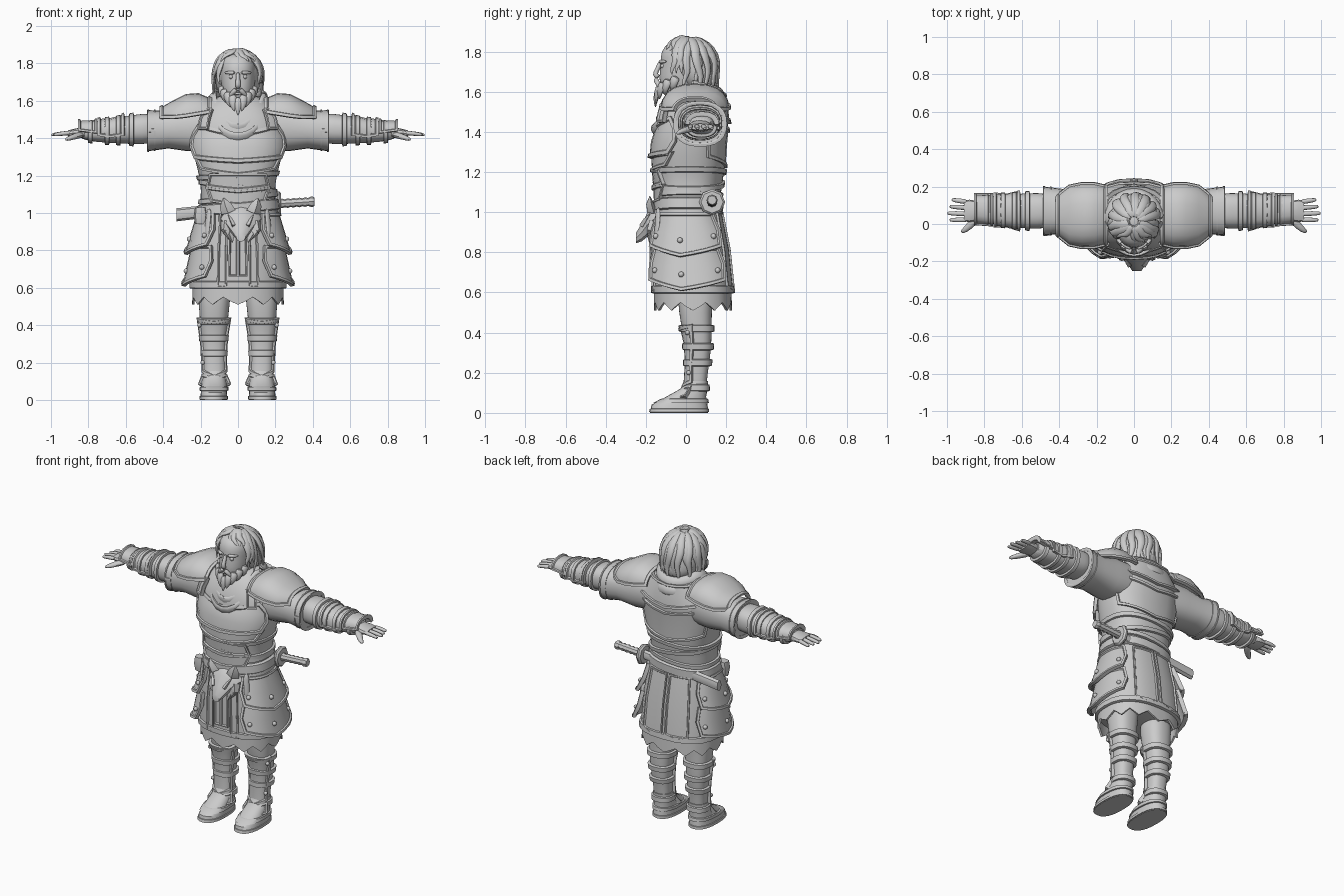
import bpy, bmesh, random
from math import sin, cos, radians, pi, copysign
from mathutils import Vector

random.seed(4)
if bpy.data.objects.get("Cube"):
    bpy.data.objects.remove(bpy.data.objects["Cube"])

shade = (.6, .6, .6, 1)
grey = bpy.data.materials.new("stone_grey")
grey.use_nodes = True
grey.diffuse_color = shade
grey.node_tree.nodes["Principled BSDF"].inputs["Base Color"].default_value = shade
made = []
FRONT, BACK, TOP = -90, 90, 90


def finish(name, bm, mirror=False, thick=0, subdiv=0):
    mesh = bpy.data.meshes.new(name)
    bm.to_mesh(mesh)
    bm.free()
    mesh.materials.append(grey)
    ob = bpy.data.objects.new(name, mesh)
    bpy.context.collection.objects.link(ob)
    if thick:
        shell = ob.modifiers.new("thickness", 'SOLIDIFY')
        shell.thickness, shell.offset = thick, -1
    if subdiv:
        ob.modifiers.new("round", 'SUBSURF').levels = subdiv
    if mirror:
        ob.modifiers.new("mirror", 'MIRROR')
    made.append(ob)
    return ob


def blend(values, t):
    x = min(max(t, 0), 1) * (len(values) - 1)
    i = min(int(x), max(len(values) - 2, 0))
    return values[i] + (values[min(i + 1, len(values) - 1)] - values[i]) * (x - i)


# A form is a surface function of position along an axis and angle around it
def form(axis, start, end, u, v, wide, deep=None, power=2.4):
    deep = deep or wide

    def point(pos, angle, grow=0):
        t = (pos - start) / (end - start)
        c, s = cos(radians(angle)), sin(radians(angle))
        a = blend(u, t) + copysign(abs(c) ** (2 / power), c) * (blend(wide, t) + grow)
        b = blend(v, t) + copysign(abs(s) ** (2 / power), s) * (blend(deep, t) + grow)
        return Vector({'x': (pos, a, b), 'y': (a, pos, b), 'z': (a, b, pos)}[axis])
    knots = max(len(wide), len(deep)) - 1
    point.stations = [start + (end - start) * i / knots for i in range(knots + 1)]
    return point


def skin(bm, rings, closed):
    loops = [[bm.verts.new(p) for p in ring] for ring in rings]
    for a, b in zip(loops, loops[1:]):
        n = len(a)
        for i in range(n if closed else n - 1):
            j = (i + 1) % n
            bm.faces.new((a[i], a[j], b[j], b[i]))
    return loops


def solid(name, rings, **kw):
    bm = bmesh.new()
    loops = skin(bm, rings, True)
    bm.faces.new(loops[0])
    bm.faces.new(loops[-1])
    bmesh.ops.recalc_face_normals(bm, faces=bm.faces)
    return finish(name, bm, **kw)


def body(name, point, sides=24, **kw):
    solid(name, [[point(p, 360 * i / sides) for i in range(sides)] for p in point.stations], **kw)


# Strap around a form, with bevelled edges
def band(name, point, pos, half, grow, tilt=0, **kw):
    rings = []
    for side, lift in ((-1, 0), (-.8, .01), (.8, .01), (1, 0)):
        ring = [point(pos + side * half, 15 * i, grow + lift) for i in range(24)]
        rings.append([p + Vector((0, 0, tilt * p.x)) for p in ring])
    solid(name, rings, **kw)


# Curved armour plate over a form, with a raised rim and a pointed lower edge
def plate(name, point, start, end, grow, middle, halves, dip=(0,), cols=8, rim=.014, thick=.02, **kw):
    bm = bmesh.new()
    rings, core = [], Vector()
    rows = max(len(halves), 2)
    for r in range(rows):
        t = r / (rows - 1)
        pos = start + (end - start) * t
        core += (point(pos, 0) + point(pos, 180)) / 2 / rows
        ring = []
        for i in range(cols + 1):
            s = 2 * i / cols - 1
            ring.append(point(pos - blend(dip, t) * (1 - abs(s)), middle + s * blend(halves, t), blend(grow, t)))
        rings.append(ring)
    skin(bm, rings, False)
    bm.normal_update()
    if sum(f.normal.dot(f.calc_center_median() - core) for f in bm.faces) < 0:
        bmesh.ops.reverse_faces(bm, faces=bm.faces)
    field = bm.faces[:]
    for width, depth in ((rim, 0), (.004, -.009)) if rim else ():
        bmesh.ops.inset_region(bm, faces=field, thickness=width, depth=depth, use_boundary=True, use_even_offset=True)
    return finish(name, bm, thick=thick, **kw)


# Tapered strand along a path, flattened towards a centre
def strand(name, path, width, flat=.7, tip=.1, centre=(0, 0, 1.7), sides=6, subdiv=1, closed=False, **kw):
    path = [Vector(p) for p in path]
    last, rings = len(path) - 1, []
    for i, p in enumerate(path):
        before, after = path[max(i - 1, 0)], path[min(i + 1, last)]
        if closed and i in (0, last):
            before, after = path[-2], path[1]
        along = (after - before).normalized()
        across = along.cross(p - Vector(centre)).normalized()
        out = across.cross(along) * flat
        w = width * (1 - (1 - tip) * (i / last) ** 2)
        rings.append([p + (across * cos(2 * pi * j / sides) + out * sin(2 * pi * j / sides)) * w
                      for j in range(sides)])
    return solid(name, rings, subdiv=subdiv, **kw)


def ball(name, at, radius):
    bm = bmesh.new()
    bmesh.ops.create_uvsphere(bm, u_segments=10, v_segments=6, radius=radius)
    bmesh.ops.translate(bm, verts=bm.verts, vec=at)
    finish(name, bm, mirror=True)


def down(p, drop, forward=0, inward=0):
    return Vector((p.x * (1 - inward), p.y - forward, p.z - drop))


# Torso and skirt
trunk = form('z', 1, 1.64, [0], [.01, .02, .05], [.21, .2, .2, .22, .24, .25, .25, .2, .12],
             [.16, .16, .17, .18, .18, .18, .18, .15, .1])
skirt = form('z', 1.03, .6, [0], [.01, .035], [.21, .24, .25], [.16, .19, .2])
body("torso", trunk, subdiv=1)
body("skirt", skirt)
band("skirt_trim", skirt, .615, .02, 0)
hem = plate("ragged_hem", skirt, .66, .51, [-.005], 0, [180], cols=48, rim=0, thick=.012)
for i, v in enumerate(hem.data.vertices[-49:]):
    v.co.z += .02 * (2 - abs(i % 4 - 2))

# Skirt strips, then layered hip plates with rivets
plate("front_strip", skirt, 1, .6, [.01], -74, [6, 6, 6], cols=4, rim=.008, mirror=True)
plate("inner_strip", skirt, 1, .66, [.015], -86, [4, 4, 4], cols=4, rim=.006, mirror=True)
plate("back_panel", skirt, 1, .63, [.01], 72, [17, 17, 17], [0, .02], cols=4, rim=.008, mirror=True)
for name, top, grow in (("lower_hip_plate", .83, .02), ("upper_hip_plate", 1, .015)):
    plate(name, skirt, top, top - .17, [grow, grow + .035], -10, [50, 54, 48], [0, .05], mirror=True)
    for angle in (-50, -10, 30):
        ball("hip_rivet", skirt(top - .12 - .02 * (angle == -10), angle, grow + .015), .014)

# Breastplate, belly plates, back plates and wraps
plate("breastplate", trunk, 1.48, 1.29, [0, .025, .03], FRONT, [55, 70, 72, 62], [.05, .02, 0, .02], cols=10, rim=.018)
plate("breast_ridge", trunk, 1.3, 1.23, [.02], FRONT, [68, 55], [.02, .03], rim=.012)
plate("belly_plate", trunk, 1.21, 1.14, [.02], FRONT, [38, 48], [0, .02], rim=.01)
plate("lower_belly_plate", trunk, 1.14, 1.06, [.02], FRONT, [50, 38], [.02], rim=.01)
plate("back_plate", trunk, 1.46, 1.27, [.012], BACK, [62, 68, 65], [.05])
plate("back_yoke", trunk, 1.61, 1.49, [.025, .015, .015], BACK, [65, 65, 60], [.02, .05])
plate("shoulder_strap", trunk, 1.56, 1.45, [.035, .03], -50, [8, 8, 8], cols=4, rim=.008, mirror=True)
for z, tilt in ((1.2, .06), (1.14, -.12), (1.08, .1)):
    band("waist_wrap", trunk, z, .014, .002, tilt)
band("belt", trunk, 1.03, .03, .005, .08)
strand("hanging_strap", [skirt(z, -52, .02) for z in (1.03, .95, .86)], .02, .5, 1, mirror=True)
body("belt_pouch", form('z', .94, 1.03, [-.2], [-.1], [.03, .037, .03], [.025, .035, .03]), 8)

# Beast-head buckle
beast = form('y', -.13, -.25, [.015], [.97, .965, .94, .9, .87], [.115, .105, .075, .045, .025],
             [.08, .07, .06, .045, .025], 2)
body("buckle_head", beast, 8)
for s in (-1, 1):
    ear = beast(-.17, TOP - s * 45)
    strand("buckle_ear", [ear, ear + Vector((s * .015, -.01, .04)), ear + Vector((s * .025, -.01, .075))],
           .04, .6, sides=4, subdiv=0, centre=(0, 0, .9))
    strand("buckle_brow", [beast(y, TOP - s * 50, .004) for y in (-.22, -.2, -.18)], .016, sides=4, subdiv=0)
    for k in range(3):
        root = beast(-.165, TOP - s * (100 + 20 * k), -.02)
        strand("buckle_ruff", [root, down(root, .04, .015, -.1), down(root, .08, .015, .2)], .03,
               sides=4, subdiv=0, centre=(0, 0, .95))

# Sword worn across the lower back
for name, start, end, heights, wide, deep in (
        ("scabbard", -.33, .2, [.99, 1.05], [.022, .024, .022], [.035, .03]),
        ("sword_guard", .2, .23, [1.05], [.055, .065, .065, .055], None),
        ("sword_grip", .22, .39, [1.05, 1.06], [.021, .026] * 6, None),
        ("pommel", .38, .41, [1.06], [.024, .028, .028, .022], None)):
    body(name, form('x', start, end, [.13], heights, wide, deep, 2), 8)

# Arms, sleeves and bracers
sleeve = form('x', .16, .48, [.06, .07], [1.455, 1.44], [.12, .125, .12, .13], [.12, .12, .1, .11])
forearm = form('x', .4, .86, [.07, .07, .08], [1.455, 1.43], [.085, .1, .09, .08, .05], [.075, .085, .07, .06, .035])
body("sleeve", sleeve, mirror=True)
body("forearm", forearm, subdiv=1, mirror=True)
plate("sleeve_cuff", sleeve, .44, .485, [.004], 0, [180], cols=24, rim=.008, thick=.012, mirror=True)
plate("bracer", forearm, .61, .75, [.02, .012, .016], TOP, [105, 115, 105], rim=.012, mirror=True)
plate("wrist_guard", forearm, .755, .855, [.012, .035], TOP, [95, 85], rim=.01, mirror=True)
for x in (.57, .64, .7, .79):
    band("arm_strap", forearm, x, .013, .001, mirror=True)

# Hands
body("palm", form('x', .82, .91, [.07], [1.43, 1.425], [.045, .055, .06, .055], [.03, .027, .022, .016]), 12, mirror=True)
for i in range(4):
    y, reach = .022 + .032 * i, .11 - .012 * abs(i - 1)
    strand("finger", [(.89 + reach * t, y + .004 * i * t, 1.428 - .012 * t * t) for t in (0, .4, .8, 1)],
           .016, .9, .6, centre=(.9, y, 1), mirror=True)
strand("thumb", [(.83, .04, 1.42), (.87, 0, 1.41), (.9, -.03, 1.4), (.925, -.045, 1.39)],
       .026, .8, .4, centre=(.85, .04, 1), mirror=True)

# Shoulder plates, neck and collar
shoulder = form('x', .14, .42, [.045], [1.51, 1.49], [.165, .18, .18, .165, .11], [.11, .145, .145, .115, .08])
plate("shoulder_plate", shoulder, .14, .42, [0], TOP, [80, 85, 87, 87, 82], cols=10, rim=.016, mirror=True)
body("neck", form('z', 1.5, 1.64, [0], [.03], [.085, .08]))
for spread in (0, .025):
    ring = [radians(30 * i) for i in range(13)]
    strand("collar", [((.145 + spread) * cos(a), .02 + (.16 + spread) * sin(a),
                       1.645 - spread * 2 - max(-.2 * sin(a), .05 * sin(a))) for a in ring],
           .036, .5, 1, centre=(0, .03, 1.5), closed=True)

# Head and face
head = form('z', 1.56, 1.86, [0], [-.05, -.03, -.015, 0, 0, .01], [.045, .08, .09, .095, .1, .07],
            [.05, .1, .12, .125, .13, .09], 2.2)
body("head", head, subdiv=1)
strand("nose", [head(1.755, FRONT), head(1.715, FRONT, .01), head(1.685, FRONT, .025), head(1.67, FRONT)], .013, 1, 1.6)
strand("brow", [head(1.75, a, .006) for a in (-84, -65, -45)], .013, 1, .5, mirror=True)
strand("moustache", [head(1.665 - .02 * k, -88 + 12 * k, .018 - .003 * k) for k in range(4)], .017, 1, .2, mirror=True)
strand("lower_lip", [head(1.638, FRONT + a, .008) for a in (-12, 0, 12)], .008, 1, .8)
ball("eye", head(1.728, -68, -.004), .012)

# Beard locks
for i in range(-4, 5):
    root = head(1.62 + .015 * abs(i), FRONT + 19 * i, .002)
    strand("beard_lock", [root, down(root, .035, .014), down(root, .065, .02, .12),
                          down(root, .1 - .006 * abs(i), .02, .4)], .03, .7)

# Hair cap, with overlapping wavy locks sweeping from the crown
body("hair_cap", form('z', 1.6, 1.87, [0], [.08, .06, .03, .015, .015], [.09, .118, .123, .11, .03],
                      [.085, .1, .125, .12, .04], 2), subdiv=1)
for layer in range(2):
    for i in range(14):
        turn = 360 / 14 * i + 13 * layer
        side = abs(turn % 360 - 270)
        side = min(side, 360 - side)
        low = 30 if side < 48 else -40 if side < 80 else -85 - 30 * layer
        twist = copysign(30, turn - 255) if side < 60 else random.uniform(-15, 15)
        bulge = random.uniform(1, 1.07)
        path = []
        for k in range(7):
            rise, around = 82 + (low - 82) * k / 6, radians(turn + twist * k / 6 + 5 * sin(2 * k + i))
            reach = cos(radians(max(rise, 0))) * (bulge + .04 * layer)
            height = .125 * sin(radians(rise)) if rise > 0 else .13 * rise / 90
            path.append((.125 * reach * cos(around), .012 + .142 * reach * sin(around), 1.74 + height + .006 * layer))
        strand("hair_lock", path, random.uniform(.026, .036), .6)

# Legs, boots and shin guards
leg = form('z', .64, .08, [.125, .13, .125], [.05, .045, .05, .06, .06, .05, .05],
           [.09, .086, .078, .068, .06, .053, .056])
foot = form('z', 0, .16, [.13, .125], [-.035, -.032, 0, .04, .05], [.072, .07, .068, .062, .058],
            [.145, .14, .1, .068, .06])
body("leg", leg, subdiv=1, mirror=True)
body("boot", foot, mirror=True)
band("boot_sole", foot, .012, .01, -.005, mirror=True)
band("toe_strap", foot, .06, .012, -.002, mirror=True)
for z in (.42, .33, .25, .125):
    band("boot_strap", leg, z, .018, .004, mirror=True)
plate("shin_guard", leg, .44, .15, [.018, .014, .014, .018], FRONT, [80, 75, 70, 75], [.02, 0, 0, .03], mirror=True)
plate("instep_guard", leg, .14, .085, [.015, .045], FRONT, [75, 60], [.02], rim=.008, mirror=True)
for z in (.4, .2):
    ball("shin_rivet", leg(z, -30, .015), .012)

# Bake modifiers, then smooth while keeping hard edges
bpy.ops.object.select_all(action='DESELECT')
for ob in made:
    ob.select_set(True)
bpy.context.view_layer.objects.active = made[0]
bpy.ops.object.convert(target='MESH')
bpy.ops.object.shade_smooth_by_angle(angle=radians(38))
